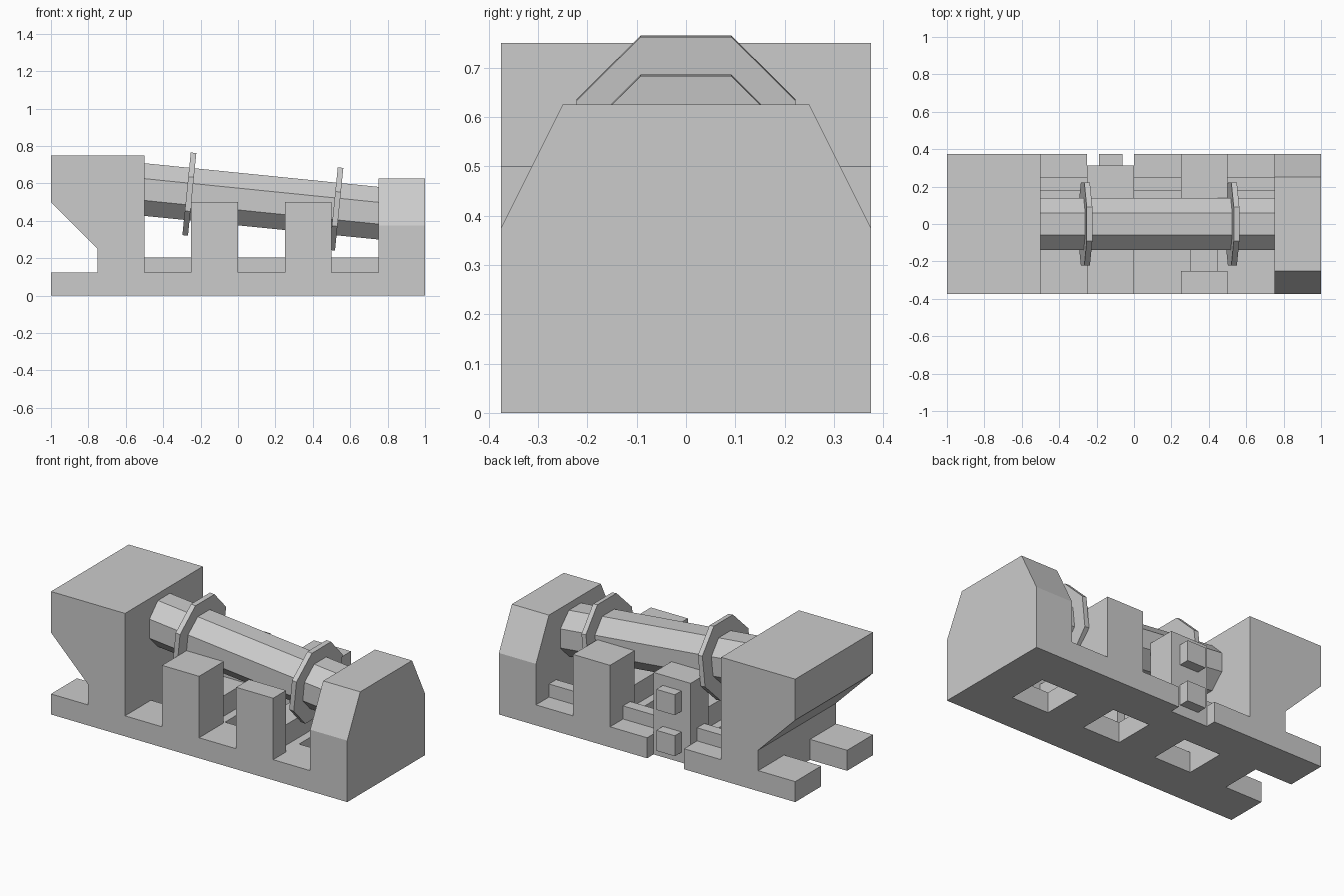
import bpy
import bmesh
import math
from mathutils import Matrix, Vector

cube = bpy.data.objects.get("Cube")
if cube:
    bpy.data.objects.remove(cube, do_unlink=True)

gray = bpy.data.materials.new("plain_gray")
gray.use_nodes = True
gray.diffuse_color = (0.6, 0.6, 0.6, 1)
gray.node_tree.nodes["Principled BSDF"].inputs["Base Color"].default_value = (0.6, 0.6, 0.6, 1)


def prism(name, points, axis, start, end):
    """Extrude a flat outline along x (outline in y, z) or y (outline in x, z)."""
    bm = bmesh.new()
    place = (lambda u, v: (start, u, v)) if axis == "x" else (lambda u, v: (u, start, v))
    face = bm.faces.new([bm.verts.new(place(u, v)) for u, v in points])
    moved = bmesh.ops.extrude_face_region(bm, geom=[face])["geom"]
    step = Vector((end - start, 0, 0)) if axis == "x" else Vector((0, end - start, 0))
    bmesh.ops.translate(bm, vec=step, verts=[g for g in moved if isinstance(g, bmesh.types.BMVert)])
    bmesh.ops.recalc_face_normals(bm, faces=bm.faces)
    mesh = bpy.data.meshes.new(name)
    bm.to_mesh(mesh)
    bm.free()
    mesh.materials.append(gray)
    obj = bpy.data.objects.new(name, mesh)
    bpy.context.collection.objects.link(obj)
    return obj


def box(name, x, y, z):
    outline = [(x[0], z[0]), (x[1], z[0]), (x[1], z[1]), (x[0], z[1])]
    return prism(name, outline, "y", y[0], y[1])


def cut(target, x, y, z):
    cutter = box("cutter", x, y, z)
    cutter.hide_render = True
    mod = target.modifiers.new("cut", "BOOLEAN")
    mod.operation = "DIFFERENCE"
    mod.solver = "EXACT"
    mod.object = cutter
    bpy.context.view_layer.objects.active = target
    bpy.ops.object.modifier_apply(modifier=mod.name)
    bpy.data.objects.remove(cutter, do_unlink=True)


HALF = 0.375
FLOOR = 0.125
gaps = [-0.5, 0, 0.5]

# Base plate with floor openings, forked end and rear notch
base = box("base", (-1, 1), (-HALF, HALF), (0, FLOOR))
for x in gaps:
    cut(base, (x, x + 0.25), (-0.125, 0.125), (-0.1, 0.3))
cut(base, (-1.1, -0.75), (-0.125, 0.125), (-0.1, 0.3))
cut(base, (-0.25, 0), (0.3125, 0.5), (-0.1, 0.3))

# Overhanging tower
prism("tower", [(-0.5, FLOOR), (-0.5, 0.75), (-1, 0.75), (-1, 0.5), (-0.75, 0.25), (-0.75, FLOOR)],
      "y", -HALF, HALF)

# End block with sloped shoulders
prism("end_block", [(-HALF, FLOOR), (HALF, FLOOR), (HALF, HALF), (0.25, 0.625), (-0.25, 0.625), (-HALF, HALF)],
      "x", 0.75, 1)

# Rear lips in the gaps
for i, x in enumerate(gaps):
    box(f"rear_lip_{i + 1}", (x, x + 0.25), (0.18, 0.25), (FLOOR, 0.205))

# Pillars on both sides of the shaft, with low saddles between them
pillars = [(-0.25, -0.14, 0.3125), (0.25, -0.25, HALF)]
for i, (x, inner, back) in enumerate(pillars):
    box(f"front_pillar_{i + 1}", (x, x + 0.25), (-HALF, inner), (FLOOR, 0.5))
    box(f"back_pillar_{i + 1}", (x, x + 0.25), (0.14, back), (FLOOR, 0.5))
    box(f"saddle_{i + 1}", (x + 0.05, x + 0.2), (inner, 0.14), (FLOOR, 0.25))

# Knobs on the recessed rear pillar
for i, z in enumerate([0.0625, 0.3125]):
    box(f"rear_knob_{i + 1}", (-0.1875, -0.0625), (0.3125, HALF), (z, z + 0.125))


def octagon(apothem):
    r = apothem / math.cos(math.pi / 8)
    return [(r * math.cos(a), r * math.sin(a)) for a in (math.pi / 8 + k * math.pi / 4 for k in range(8))]


# Tilted shaft and its two collars
tilt = Matrix.Translation((0.125, 0, 0.504)) @ Matrix.Rotation(math.atan(0.101), 4, "Y")
parts = [("shaft", 0.14, 0, 0.65), ("collar_1", 0.222, -0.387, 0.015), ("collar_2", 0.222, 0.403, 0.015)]
for name, apothem, centre, half in parts:
    part = prism(name, octagon(apothem), "x", centre - half, centre + half)
    part.data.transform(tilt)
